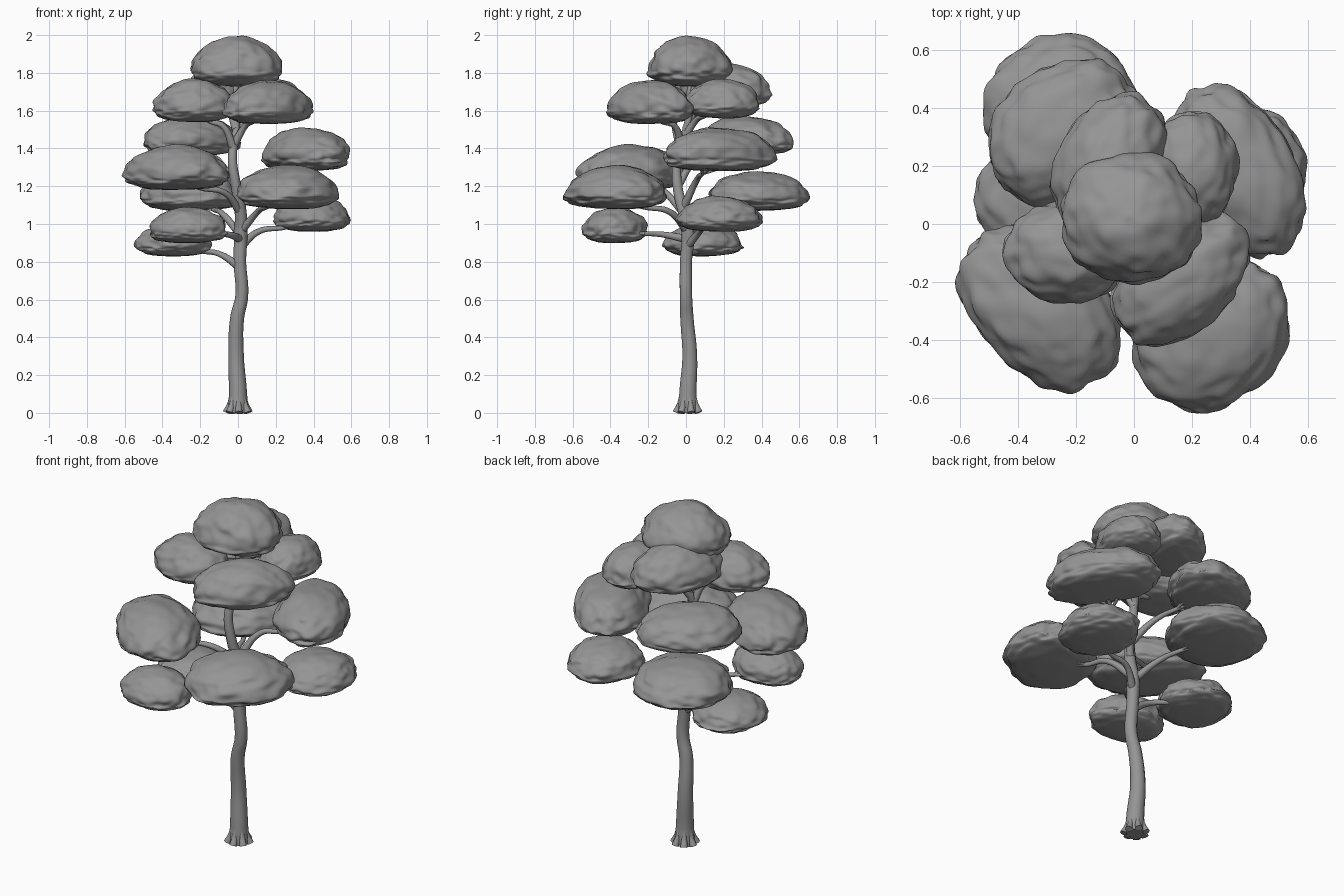
import bpy
import bmesh
import math
from mathutils import Vector, noise

cube = bpy.data.objects.get("Cube")
if cube:
    bpy.data.objects.remove(cube)

# One matte grey for the whole tree
grey = bpy.data.materials.new("plain grey")
grey.use_nodes = True
colour = (0.3, 0.3, 0.3, 1)
grey.diffuse_color = colour
grey.node_tree.nodes["Principled BSDF"].inputs["Base Color"].default_value = colour


def link(name, data):
    obj = bpy.data.objects.new(name, data)
    data.materials.append(grey)
    bpy.context.collection.objects.link(obj)
    return obj


def limb(name, points, radii):
    """Tapered, smoothly bending round limb."""
    curve = bpy.data.curves.new(name, "CURVE")
    curve.dimensions = "3D"
    curve.bevel_depth = 1
    curve.bevel_resolution = 3
    curve.resolution_u = 6
    curve.use_fill_caps = True
    spline = curve.splines.new("BEZIER")
    spline.bezier_points.add(len(points) - 1)
    for bp, co, r in zip(spline.bezier_points, points, radii):
        bp.co = co
        bp.radius = r
        bp.handle_left_type = bp.handle_right_type = "AUTO"
    return link(name, curve)


def leaf_pad(name, x, y, rx, ry, slant, bottom, top, peak):
    """Lumpy cushion of leaves: oval in plan, domed above, flatter below."""
    height = top - bottom
    waist = bottom + 0.31 * height
    lean = slant / rx
    depth = math.sqrt(ry * ry - lean * lean)
    seed = Vector((x, y, top)) * 37
    bm = bmesh.new()
    bmesh.ops.create_icosphere(bm, subdivisions=5, radius=1)
    for v in bm.verts:
        n = v.co.normalized()
        broad = 0.08 * noise.noise(n * 1.7 + seed)
        fine = 0.065 * noise.noise(n * 4 + seed)
        flat = math.hypot(n.x, n.y)
        spread = flat ** (peak if n.z > 0 else 0.65) * (0.98 + broad + fine)
        ang = math.atan2(n.y, n.x)
        u, w = spread * math.cos(ang), spread * math.sin(ang)
        lift = 0.69 if n.z > 0 else 0.31
        v.co = (x + rx * u, y + lean * u + depth * w,
                waist + height * lift * n.z * (0.99 + broad * 0.6 + fine * 0.5))
    for f in bm.faces:
        f.smooth = True
    mesh = bpy.data.meshes.new(name)
    bm.to_mesh(mesh)
    bm.free()
    return link(name, mesh)


# Trunk
trunk = [(0, .01, 0), (0, .01, .1), (-.01, .02, .3), (-.005, .005, .5), (.02, 0, .62),
         (.01, 0, .8), (.015, .01, .95), (.015, -.01, 1.05), (-.01, -.045, 1.2),
         (-.03, -.045, 1.35), (-.01, 0, 1.5), (-.02, .05, 1.75)]
girth = [.056, .048, .041, .037, .034, .033, .036, .032, .027, .024, .02, .012]
limb("trunk", trunk, girth)


def trunk_at(z):
    for a, b in zip(trunk, trunk[1:]):
        if z <= b[2]:
            return Vector(a).lerp(Vector(b), (z - a[2]) / (b[2] - a[2]))
    return Vector(trunk[-1])


# Root flare
for i in range(7):
    a = math.tau * i / 7 + .3
    out = Vector((math.cos(a), math.sin(a), 0))
    base = Vector((0, .01, 0))
    limb("root_%d" % (i + 1),
         [base + out * .034 + Vector((0, 0, .11)), base + out * .044 + Vector((0, 0, .045)),
          base + out * .062 + Vector((0, 0, .002))], [.008, .015, .02])

# Leaf pads: centre, half widths, diagonal slant, bottom, top,
# dome sharpness, branch height on the trunk
pads = {
    "crown": (-.01, .02, .25, .225, 0, 1.73, 2.0, 1.2, 1.6),
    "crown_back": (-.085, .2, .2, .25, .014, 1.61, 1.86, 1.1, 1.5),
    "upper_front": (.16, -.19, .245, .23, .022, 1.53, 1.76, 1, 1.42),
    "upper_right": (-.23, -.1, .22, .175, 0, 1.54, 1.77, 1, 1.4),
    "upper_left": (.2, .19, .16, .2, 0, 1.56, 1.77, 1, 1.45),
    "middle_back": (-.25, .32, .26, .25, .018, 1.36, 1.57, .95, 1.2),
    "middle_left": (.36, .18, .235, .3, -.026, 1.28, 1.51, .95, 1.08),
    "middle_right": (-.325, -.285, .275, .285, -.028, 1.18, 1.42, .95, 1.06),
    "front": (.265, -.37, .27, .275, .014, 1.08, 1.31, .95, .96),
    "back": (-.25, .38, .27, .27, 0, 1.07, 1.28, .95, .94),
    "low_left": (.39, .18, .205, .225, 0, .96, 1.15, .95, .88),
    "low_front": (-.265, -.375, .21, .175, -.002, .9, 1.09, .95, .92),
    "low_right": (-.345, .09, .2, .21, 0, .83, 1.0, .95, .77),
}
for name, (*shape, start) in pads.items():
    leaf_pad("leaf_pad_" + name, *shape)

    # Branch with two side twigs reaching into the pad
    root = trunk_at(start)
    tip = Vector((shape[0], shape[1], shape[5] + .06))
    run = tip - root
    side = Vector((-run.y, run.x, 0)) * .12
    knee = root + run * .3 + side * .4 + Vector((0, 0, run.z * .3))
    elbow = root + run * .6 - side * .3 + Vector((0, 0, run.z * .12))
    limb("branch_" + name, [root, knee, elbow, tip], [.023, .016, .012, .007])
    for s in (-1, 1):
        end = tip + side * s * 1.6 - run * .1
        limb("twig_%s_%s" % (name, "a" if s < 0 else "b"),
             [elbow, elbow.lerp(end, .5) + side * s * .2, end], [.009, .008, .005])
